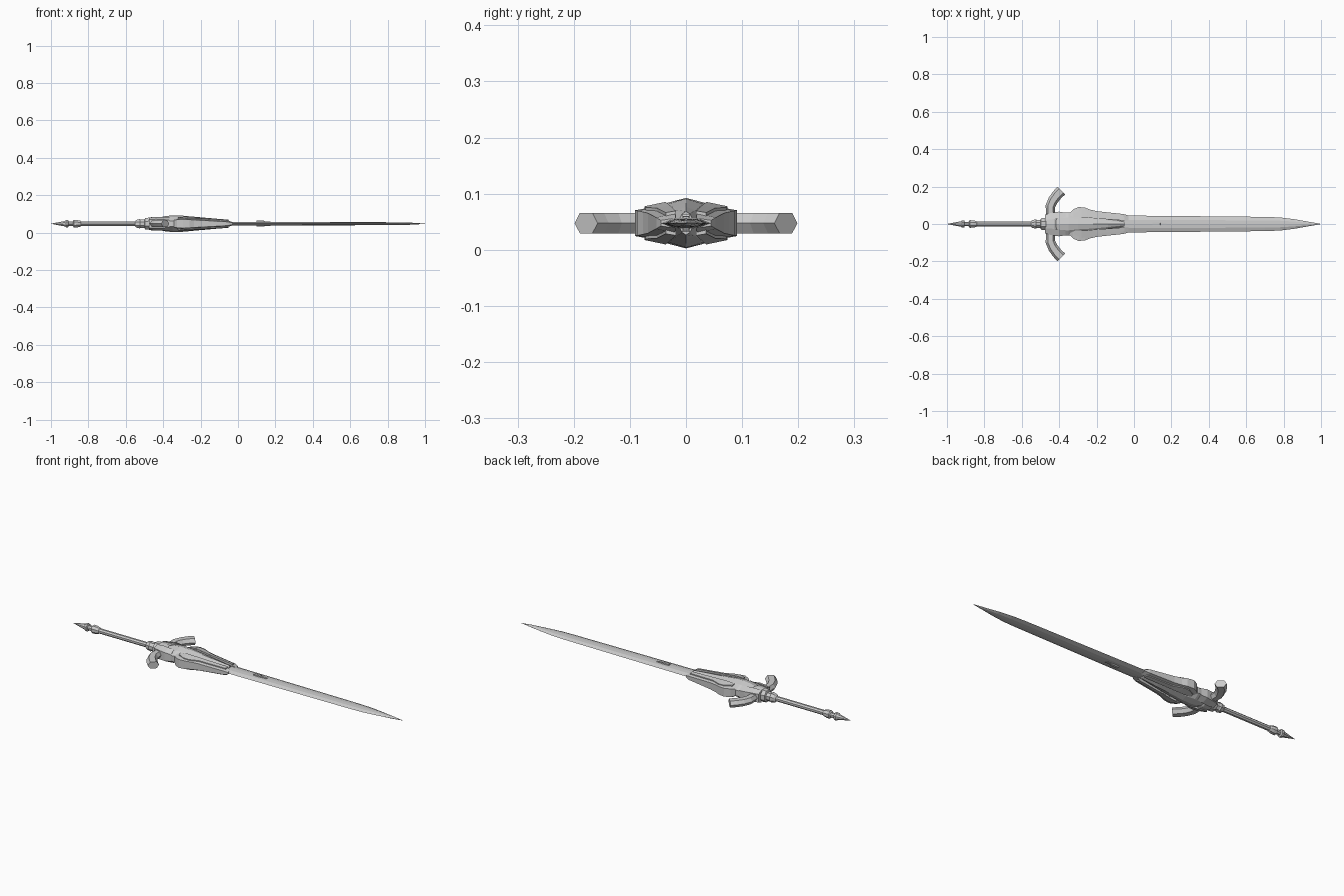
import bpy, bmesh, math
from mathutils import Vector

ZC = 0.0475  # mid height of the sword lying flat


def loft(name, rings):
    """Skin a list of equal-length rings and cap both ends."""
    bm = bmesh.new()
    loops = [[bm.verts.new(p) for p in r] for r in rings]
    n = len(rings[0])
    for a, b in zip(loops, loops[1:]):
        for i in range(n):
            j = (i + 1) % n
            bm.faces.new((a[i], a[j], b[j], b[i]))
    bm.faces.new(loops[0])
    bm.faces.new(loops[-1])
    bmesh.ops.remove_doubles(bm, verts=bm.verts, dist=1e-5)
    bmesh.ops.recalc_face_normals(bm, faces=bm.faces)
    me = bpy.data.meshes.new(name)
    bm.to_mesh(me)
    bm.free()
    ob = bpy.data.objects.new(name, me)
    bpy.context.collection.objects.link(ob)
    return ob


def symmetric(quarter):
    """Complete a closed section from points running top centre to side edge."""
    right = quarter + [(y, -z) for y, z in reversed(quarter) if z > 1e-6]
    return right + [(-y, z) for y, z in reversed(right) if y > 1e-6]


def section_loft(name, quarter, stations):
    """Scale one section along x; stations are (x, half width, half height)."""
    sec = symmetric(quarter)
    return loft(name, [[(x, y * w, ZC + z * h) for y, z in sec] for x, w, h in stations])


def lathe(name, profile, sides=8):
    ring = [math.tau * (i + 0.5) / sides for i in range(sides)]
    return loft(name, [[(x, r * math.cos(a), ZC + r * math.sin(a)) for a in ring]
                       for x, r in profile])


# Blade: thin ridged section with a leaf-like point
section_loft("blade", [(0, 1), (0.5, 0.85), (1, 0)], [
    (-0.30, 0.045, 0.010), (-0.03, 0.045, 0.010), (0.30, 0.042, 0.009),
    (0.70, 0.038, 0.008), (0.78, 0.035, 0.008), (0.86, 0.025, 0.007),
    (0.94, 0.011, 0.005), (1.0, 0.0005, 0.0005)])

# Small stepped inlay on the blade
section_loft("blade_inlay", [(0, 1), (1, 1)], [
    (0.10, 0.007, 0.016), (0.14, 0.007, 0.016), (0.141, 0.005, 0.013), (0.175, 0.005, 0.012)])

# Grip and pommel
lathe("pommel_spike", [(-1, 0.0003), (-0.925, 0.016), (-0.92, 0.021), (-0.908, 0.021),
                       (-0.905, 0.013), (-0.88, 0.013)])
lathe("pommel_ring", [(-0.883, 0.014), (-0.878, 0.022), (-0.858, 0.021), (-0.842, 0.017),
                      (-0.838, 0.013)])
lathe("grip", [(-0.885, 0.0135), (-0.52, 0.0135)])
lathe("grip_collar", [(-0.552, 0.014), (-0.545, 0.022), (-0.525, 0.027), (-0.52, 0.024),
                      (-0.50, 0.024), (-0.497, 0.033), (-0.475, 0.035), (-0.46, 0.03)])

# Guard centre block
section_loft("guard_block", [(0, 1), (0.6, 0.85), (1, 0.4)], [
    (-0.475, 0.040, 0.030), (-0.465, 0.048, 0.035), (-0.425, 0.052, 0.036),
    (-0.415, 0.045, 0.030), (-0.38, 0.045, 0.030)])

# Faceted central body tapering to a ridge over the blade
section_loft("guard_body", [(0, 1), (0.55, 0.80), (1, 0.35)], [
    (-0.425, 0.040, 0.028), (-0.40, 0.058, 0.039), (-0.35, 0.062, 0.045),
    (-0.30, 0.052, 0.0435), (-0.22, 0.044, 0.036), (-0.14, 0.030, 0.029),
    (-0.05, 0.012, 0.021)])


def side_plate(name, side, stations):
    """Plate beside the body: (x, inner y, outer y, inner height, outer height)."""
    rings = []
    for x, yi, yo, hi, ho in stations:
        rings.append([(x, side * yi, ZC + hi), (x, side * yo, ZC + ho),
                      (x, side * yo, ZC - ho), (x, side * yi, ZC - hi)])
    loft(name, rings)


def curved_arm(name, side):
    """Six-sided horn following a curve in the xy plane."""
    path = [Vector(p) for p in [(-0.435, 0.02), (-0.447, 0.06), (-0.447, 0.095),
                                (-0.432, 0.128), (-0.411, 0.156), (-0.389, 0.178)]]
    widths = [0.024, 0.024, 0.026, 0.027, 0.028, 0.029]
    rings = []
    for i, (p, w) in enumerate(zip(path, widths)):
        t = (path[min(i + 1, 5)] - path[max(i - 1, 0)]).normalized()
        nrm = Vector((-t.y, t.x))
        rings.append([(p.x + nrm.x * u * w, side * (p.y + nrm.y * u * w), ZC + 0.018 * v)
                      for u, v in [(1, 0), (0.55, 1), (-0.55, 1), (-1, 0), (-0.55, -1), (0.55, -1)]])
    loft(name, rings)


for label, s in (("left", 1), ("right", -1)):
    curved_arm("guard_arm_" + label, s)
    # Flared outer shoulder
    side_plate("shoulder_" + label, s, [
        (-0.345, 0.040, 0.058, 0.026, 0.018), (-0.325, 0.035, 0.078, 0.030, 0.022),
        (-0.295, 0.035, 0.091, 0.033, 0.023), (-0.26, 0.035, 0.087, 0.032, 0.022),
        (-0.235, 0.032, 0.077, 0.030, 0.020), (-0.195, 0.028, 0.068, 0.026, 0.018),
        (-0.055, 0.020, 0.053, 0.018, 0.010), (-0.03, 0.018, 0.045, 0.009, 0.005)])
    # Raised inner strip running to the blade
    side_plate("inner_strip_" + label, s, [
        (-0.32, 0.038, 0.056, 0.036, 0.033), (-0.28, 0.036, 0.074, 0.038, 0.030),
        (-0.25, 0.034, 0.072, 0.036, 0.028), (-0.20, 0.029, 0.052, 0.032, 0.027),
        (-0.05, 0.018, 0.036, 0.022, 0.019)])
    # Small claws hugging the guard
    side_plate("guard_claw_" + label, s, [
        (-0.475, 0.025, 0.050, 0.033, 0.022), (-0.44, 0.025, 0.060, 0.037, 0.024),
        (-0.40, 0.030, 0.066, 0.037, 0.023), (-0.365, 0.035, 0.060, 0.036, 0.018)])
